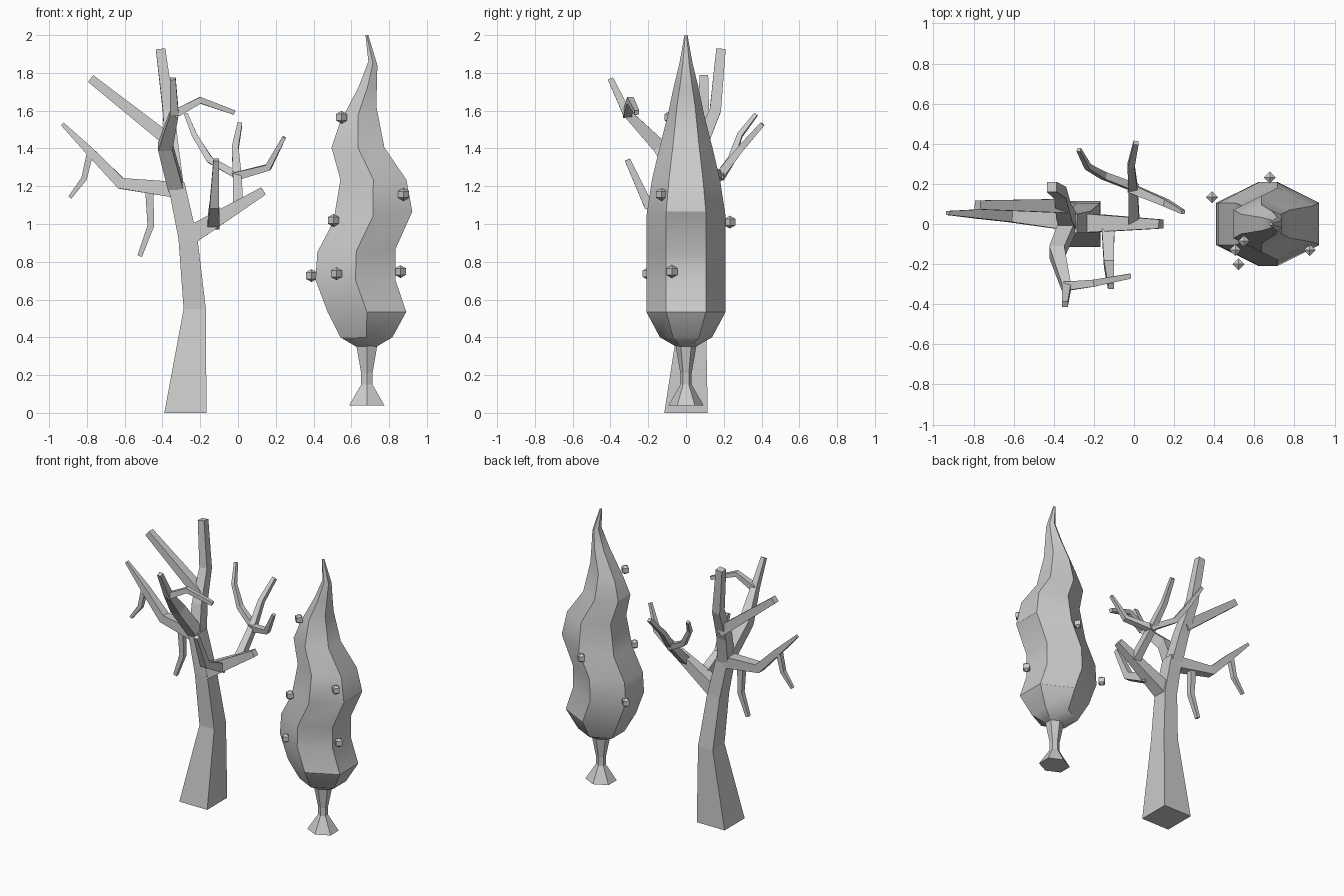
import bpy, bmesh, math
from mathutils import Vector

cube = bpy.data.objects.get("Cube")
if cube:
    bpy.data.objects.remove(cube, do_unlink=True)

GREY = (0.6, 0.6, 0.6, 1.0)
grey = bpy.data.materials.new("plain grey")
grey.use_nodes = True
grey.diffuse_color = GREY
grey.node_tree.nodes["Principled BSDF"].inputs["Base Color"].default_value = GREY


def finish(name, bm):
    """Turn a bmesh into a named object with the shared material."""
    bmesh.ops.recalc_face_normals(bm, faces=bm.faces)
    mesh = bpy.data.meshes.new(name)
    bm.to_mesh(mesh)
    bm.free()
    mesh.materials.append(grey)
    obj = bpy.data.objects.new(name, mesh)
    bpy.context.collection.objects.link(obj)
    return obj


def loft(name, rings):
    """Skin a list of equal-sized point rings and cap both ends."""
    bm = bmesh.new()
    loops = [[bm.verts.new(p) for p in ring] for ring in rings]
    n = len(loops[0])
    for a, b in zip(loops, loops[1:]):
        for i in range(n):
            j = (i + 1) % n
            bm.faces.new((a[i], a[j], b[j], b[i]))
    bm.faces.new(loops[0])
    bm.faces.new(loops[-1])
    return finish(name, bm)


def branch(name, path, widths):
    """Square-section limb that follows a path and tapers."""
    pts = [Vector(p) for p in path]
    span = pts[-1] - pts[0]
    ref = Vector((0, 1, 0)) if abs(span.x) > abs(span.y) else Vector((1, 0, 0))
    rings = []
    for i, (p, w) in enumerate(zip(pts, widths)):
        d = Vector()
        if i > 0:
            d += (p - pts[i - 1]).normalized()
        if i < len(pts) - 1:
            d += (pts[i + 1] - p).normalized()
        d.normalize()
        side = (ref - d * d.dot(ref)).normalized() * w / 2
        other = d.cross(side)
        rings.append([p + side + other, p - side + other,
                      p - side - other, p + side - other])
    return loft(name, rings)


def hexagon(xl, zl, xr, zr, r):
    """Tilted six-sided ring with points facing front and back."""
    xm, zm, h = (xl + xr) / 2, (zl + zr) / 2, r / 2
    return [(xr, -h, zr), (xr, h, zr), (xm, r, zm),
            (xl, h, zl), (xl, -h, zl), (xm, -r, zm)]


# Bare tree: trunk as stacked rectangles (z, left, right, front, back)
trunk = [(0, -.39, -.167, -.115, .115), (.55, -.288, -.17, -.03, .105),
         (.92, -.315, -.214, -.045, .065), (1.22, -.373, -.283, -.045, .05)]
loft("bare_trunk", [[(a, f, z), (b, f, z), (b, k, z), (a, k, z)]
                    for z, a, b, f, k in trunk])

# Bare tree: limbs and twigs
branch("top_limb", [(-.328, .01, 1.18), (-.35, .06, 1.38),
                    (-.368, .155, 1.6), (-.41, .185, 1.925)],
       [.085, .075, .06, .05])
branch("upper_right_branch", [(-.35, .09, 1.43), (-.78, .095, 1.77)], [.07, .045])
branch("lower_right_branch", [(-.32, .01, 1.18), (-.62, .04, 1.215),
                              (-.78, .05, 1.38), (-.93, .055, 1.53)],
       [.085, .06, .045, .02])
branch("outer_hanging_twig", [(-.78, .05, 1.39), (-.815, .05, 1.24), (-.89, .05, 1.14)],
       [.035, .03, .02])
branch("inner_hanging_twig", [(-.47, .03, 1.2), (-.462, .03, .99), (-.52, .03, .83)],
       [.045, .035, .025])
branch("front_limb", [(-.33, -.01, 1.2), (-.385, -.14, 1.41),
                      (-.337, -.315, 1.59), (-.345, -.4, 1.77)],
       [.08, .075, .045, .03])
branch("front_limb_twig", [(-.34, -.31, 1.58), (-.2, -.295, 1.655), (-.02, -.26, 1.59)],
       [.045, .035, .025])
branch("left_limb", [(-.27, .005, .93), (.135, 0, 1.175)], [.1, .045])
branch("left_limb_front_branch", [(-.13, 0, 1.0), (-.125, -.2, 1.1), (-.115, -.31, 1.34)],
       [.065, .05, .03])
branch("back_branch", [(0, .01, 1.09), (-.005, .18, 1.26),
                       (-.015, .29, 1.4), (.01, .405, 1.53)],
       [.055, .045, .035, .025])
branch("back_branch_left_twig", [(-.02, .18, 1.25), (.16, .105, 1.3), (.245, .06, 1.46)],
       [.045, .035, .02])
branch("back_branch_right_twig", [(.01, .18, 1.25), (-.15, .24, 1.34),
                                  (-.23, .285, 1.47), (-.275, .37, 1.58)],
       [.04, .035, .028, .02])

# Leafy tree: flared stem
STEM_X = .682
stem = [(.04, .093), (.15, .03), (.21, .03), (.36, .056)]
loft("leafy_stem", [hexagon(STEM_X - r, z, STEM_X + r, z, r) for z, r in stem])

# Leafy tree: swaying crown (left x, left z, right x, right z, depth)
crown = [(.627, .35, .733, .35, .05), (.542, .4, .817, .4, .138),
         (.474, .535, .891, .535, .21), (.41, .705, .833, .705, .21),
         (.42, .85, .833, .865, .21), (.505, 1.013, .923, 1.066, .21),
         (.542, 1.235, .891, 1.235, .18), (.495, 1.405, .775, 1.405, .14),
         (.537, 1.53, .733, 1.62, .097), (.638, 1.725, .735, 1.73, .065),
         (.69, 1.86, .738, 1.84, .035), (.675, 2.0, .69, 2.0, .008)]
crown_obj = loft("leafy_crown", [hexagon(*c) for c in crown])
bpy.ops.object.select_all(action="DESELECT")
crown_obj.select_set(True)
bpy.context.view_layer.objects.active = crown_obj
bpy.ops.object.shade_smooth_by_angle(angle=math.radians(32))

# Leafy tree: small faceted fruit
fruit = [(.548, -.085, 1.565), (.876, -.13, 1.156), (.505, -.13, 1.019),
         (.389, .134, .727), (.521, -.2, .737), (.86, -.075, .748), (.677, .232, 1.01)]
for i, spot in enumerate(fruit):
    bm = bmesh.new()
    bmesh.ops.create_uvsphere(bm, u_segments=4, v_segments=3, radius=.034)
    finish(f"fruit_{i + 1}", bm).location = spot
